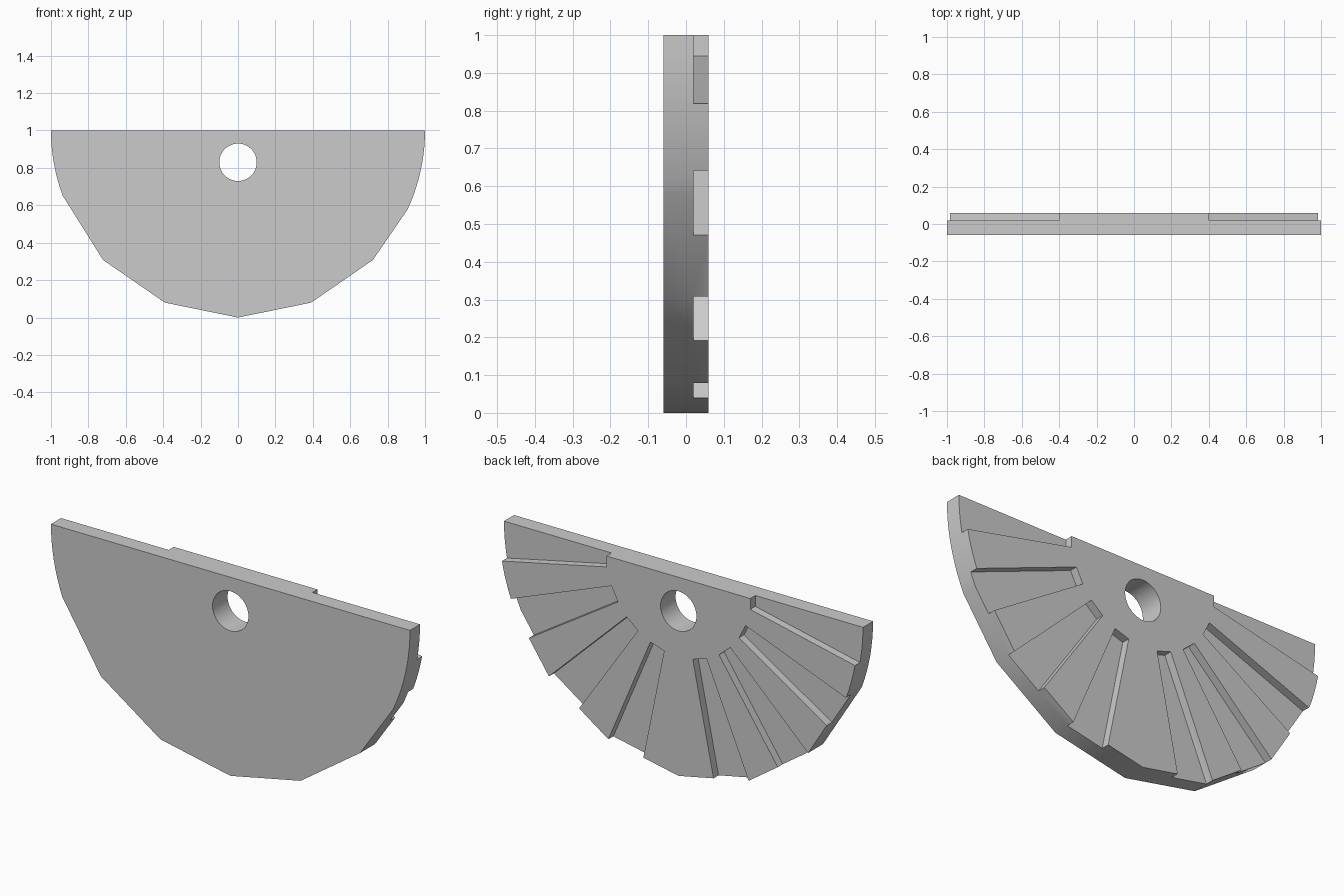
import bpy, bmesh
from math import sin, cos, radians

old = bpy.data.objects.get("Cube")
if old:
    bpy.data.objects.remove(old)


def polar(r, deg):
    """Point on the half disc, measured downwards from the +x end."""
    return r * cos(radians(deg)), 1 - r * sin(radians(deg))


def add_prism(bm, pts, y0, y1):
    """Extrude an x/z outline from y0 to y1."""
    face = bm.faces.new([bm.verts.new((x, y0, z)) for x, z in pts])
    out = bmesh.ops.extrude_face_region(bm, geom=[face])
    moved = [v for v in out["geom"] if isinstance(v, bmesh.types.BMVert)]
    bmesh.ops.translate(bm, verts=moved, vec=(0, y1 - y0, 0))


def make_object(name, bm):
    bmesh.ops.recalc_face_normals(bm, faces=bm.faces)
    mesh = bpy.data.meshes.new(name)
    bm.to_mesh(mesh)
    bm.free()
    obj = bpy.data.objects.new(name, mesh)
    bpy.context.collection.objects.link(obj)
    return obj


# Half disc plate: fine arcs at both ends, coarse facets underneath
angles = [25 * i / 10 for i in range(11)] + [43.8, 67, 90, 113, 136.2]
angles += [159.6 + 20.4 * i / 8 for i in range(9)]
bm = bmesh.new()
add_prism(bm, [polar(1, a) for a in angles], -0.06, 0.06)
plate = make_object("grooved_half_disc", bm)

# Radial grooves in the back, mirrored left and right
bm = bmesh.new()
for side in (1, -1):
    for a, b in ((21, 32.4), (43.8, 55.6), (67, 78.5)):
        pts = [polar(0.4, a), polar(1.3, a), polar(1.3, b), polar(0.4, b)]
        add_prism(bm, [(side * x, z) for x, z in pts], 0.02, 0.1)
    # Open step along the straight edge
    pts = [(0.4, 1.1), (1.3, 1.1), (1.3, 0.75), (0.4, 0.945)]
    add_prism(bm, [(side * x, z) for x, z in pts], 0.02, 0.1)
grooves = make_object("groove_cutter", bm)

# Round through hole
bm = bmesh.new()
ring = [(0.1 * cos(radians(7.5 * i)), 0.83 + 0.1 * sin(radians(7.5 * i))) for i in range(48)]
add_prism(bm, ring, -0.1, 0.1)
hole = make_object("hole_cutter", bm)

# Cut the plate
bpy.ops.object.select_all(action='DESELECT')
bpy.context.view_layer.objects.active = plate
plate.select_set(True)
for cutter in (grooves, hole):
    cutter.hide_render = True
    mod = plate.modifiers.new(cutter.name, 'BOOLEAN')
    mod.operation = 'DIFFERENCE'
    mod.solver = 'EXACT'
    mod.object = cutter
    bpy.ops.object.modifier_apply(modifier=mod.name)
    bpy.data.objects.remove(cutter)
bpy.ops.object.shade_smooth_by_angle(angle=radians(30))

# Plain grey
grey = bpy.data.materials.new("light_grey")
grey.use_nodes = True
colour = (0.6, 0.6, 0.6, 1)
grey.diffuse_color = colour
grey.node_tree.nodes["Principled BSDF"].inputs["Base Color"].default_value = colour
plate.data.materials.clear()
plate.data.materials.append(grey)
for poly in plate.data.polygons:
    poly.material_index = 0
